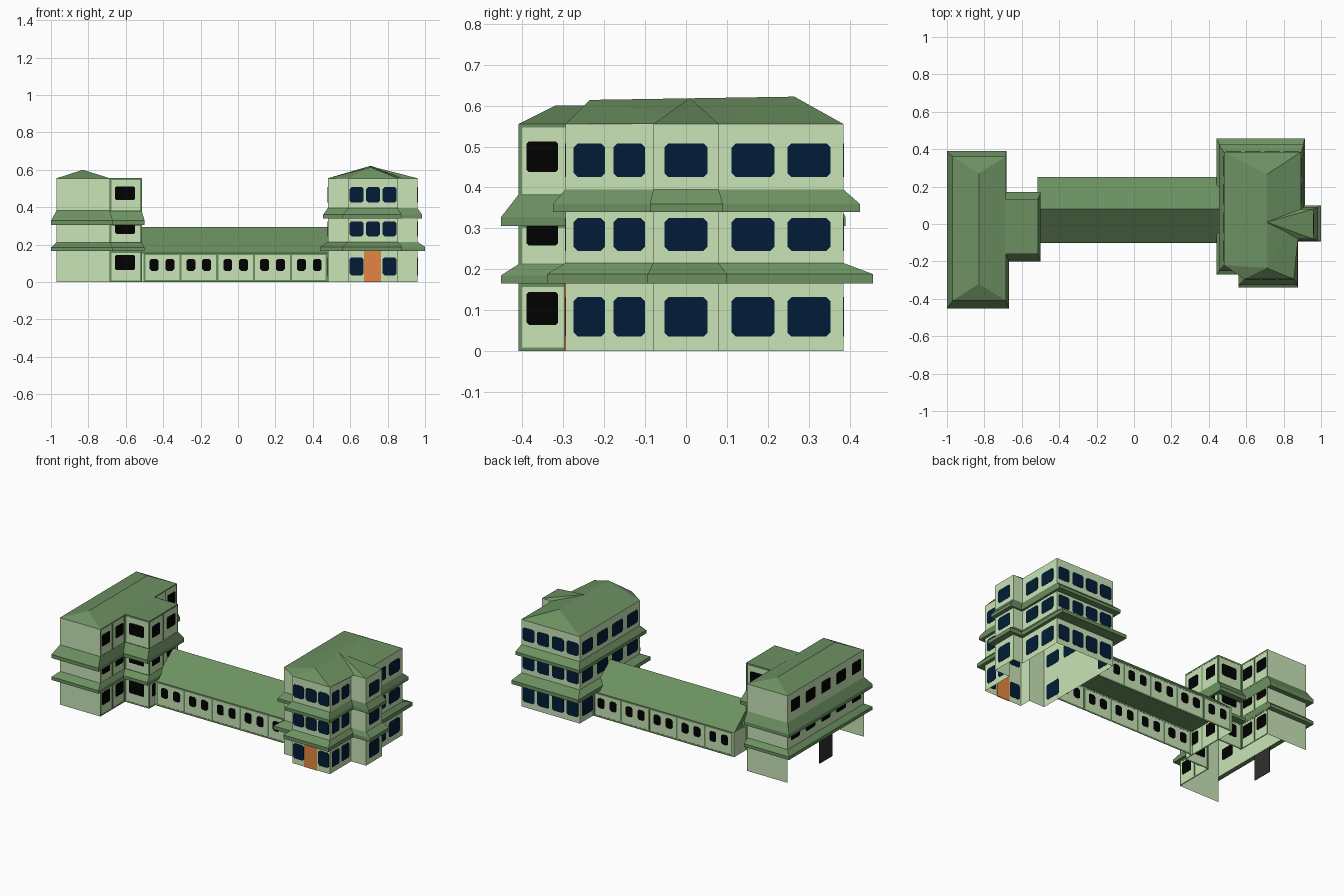
import bpy, bmesh
from mathutils import Vector

cube = bpy.data.objects.get("Cube")
if cube:
    bpy.data.objects.remove(cube)


def material(name, rgb):
    m = bpy.data.materials.new(name)
    m.use_nodes = True
    m.diffuse_color = (*rgb, 1)
    m.node_tree.nodes["Principled BSDF"].inputs["Base Color"].default_value = (*rgb, 1)
    return m


WALL = material("pale_green_wall", (0.58, 0.78, 0.47))
ROOF = material("roof_green", (0.15, 0.28, 0.12))
NAVY = material("navy_glass", (0.0005, 0.012, 0.038))
BLACK = material("black_glass", (0.0003, 0.0003, 0.0003))
ORANGE = material("orange_door", (0.78, 0.235, 0.055))
CHARCOAL = material("charcoal_door", (0.03, 0.028, 0.03))


def finish(name, bm, mat):
    mesh = bpy.data.meshes.new(name)
    bm.to_mesh(mesh)
    bm.free()
    mesh.materials.append(mat)
    ob = bpy.data.objects.new(name, mesh)
    bpy.context.scene.collection.objects.link(ob)


def edges(poly):
    return list(zip(poly, poly[1:] + poly[:1]))


def walls(name, poly, z0, z1, skip=()):
    """Open shell of wall faces along a counter-clockwise outline."""
    bm = bmesh.new()
    for i, (a, b) in enumerate(edges(poly)):
        if i not in skip:
            bm.faces.new([bm.verts.new(p) for p in
                          ((*a, z0), (*b, z0), (*b, z1), (*a, z1))])
    finish(name, bm, WALL)


def offset(poly, dist):
    """Mitred outward offset of a right-angled outline, one distance per edge."""
    out = []
    for i, p in enumerate(poly):
        p, q, r = Vector(poly[i - 1]), Vector(p), Vector(poly[(i + 1) % len(poly)])
        u, v = (q - p).normalized(), (r - q).normalized()
        out.append(q + dist[i - 1] * Vector((u.y, -u.x)) + dist[i] * Vector((v.y, -v.x)))
    return out


def skirt(name, poly, dist, z0, rim, z1):
    """Sloping eave running round a building."""
    bm = bmesh.new()
    outer = offset(poly, dist)
    rings = [[bm.verts.new((*p, z)) for p in pts]
             for pts, z in ((poly, z0), (outer, z0), (outer, rim), (poly, z1))]
    n = len(poly)
    for low, high in zip(rings, rings[1:]):
        for i in range(n):
            j = (i + 1) % n
            bm.faces.new((low[i], low[j], high[j], high[i]))
    finish(name, bm, ROOF)


def hull(name, points):
    bm = bmesh.new()
    for p in points:
        bm.verts.new(p)
    bmesh.ops.convex_hull(bm, input=bm.verts[:])
    bmesh.ops.dissolve_limit(bm, angle_limit=0.01, verts=bm.verts[:], edges=bm.edges[:])
    finish(name, bm, ROOF)


def plate(bm, a, b, centre, w, z0, z1, cut=0.0, half=0.0015):
    """Thin plate with clipped corners lying on the wall from a to b."""
    a, b = Vector((*a, 0)), Vector((*b, 0))
    u = (b - a).normalized()
    n = Vector((u.y, -u.x, 0))
    h, c = w / 2, cut
    shape = [(-h + c, z0), (h - c, z0)]
    if c:
        shape += [(h, z0 + c), (h, z1 - c), (h - c, z1), (-h + c, z1), (-h, z1 - c), (-h, z0 + c)]
    else:
        shape += [(h, z1), (-h, z1)]
    rings = [[bm.verts.new(a + u * (centre + s) + Vector((0, 0, z)) + n * k) for s, z in shape]
             for k in (-half, half)]
    bm.faces.new(rings[1])
    bm.faces.new(rings[0][::-1])
    for i in range(len(shape)):
        j = (i + 1) % len(shape)
        bm.faces.new((rings[0][i], rings[0][j], rings[1][j], rings[1][i]))


def windows(bm, a, b, count, w, floors, pair=0.0, cut=0.01, skip=()):
    """Rows of windows; pair pulls neighbours towards each other."""
    step = (Vector(b) - Vector(a)).length / count
    for k, (z0, z1) in enumerate(floors):
        for i in range(count):
            if (k, i) not in skip:
                shift = -pair if i % 2 else pair
                plate(bm, a, b, (i + 0.5) * step + shift, w, z0, z1, cut)


def frame(bm, a, b, z0, z1, t=0.009, parts=1):
    """Green border round each bay of a wall."""
    length = (Vector(b) - Vector(a)).length
    for z in (z0, z1 - t):
        plate(bm, a, b, length / 2, length, z, z + t, half=0.001)
    for i in range(parts + 1):
        pos = min(max(i * length / parts, t / 2), length - t / 2)
        plate(bm, a, b, pos, t, z0, z1, half=0.001)


TOP = 0.555

# Left building: main block with a shallow wing
left = [(-0.97, -0.41), (-0.685, -0.41), (-0.685, -0.16), (-0.515, -0.16),
        (-0.515, 0.13), (-0.685, 0.13), (-0.685, 0.36), (-0.97, 0.36)]
le = edges(left)
left_eave = [0.042, 0.016, 0.04, 0.016, 0.04, 0.002, 0.03, 0.03]
walls("left_ground_walls", left, 0, 0.165, skip=(7,))
walls("left_upper_walls", left, 0.165, TOP)
skirt("left_lower_eave", left, left_eave, 0.165, 0.185, 0.212)
skirt("left_upper_eave", left, left_eave, 0.305, 0.328, 0.382)
hull("left_roof", [(x, y, TOP) for x in (-0.97, -0.685) for y in (-0.41, 0.36)]
     + [(-0.83, -0.32, 0.6), (-0.83, 0.27, 0.6)])
hull("left_wing_roof", [(x, y, z) for x in (-0.69, -0.515) for y in (-0.16, 0.13)
                        for z in (TOP - 0.004, TOP + 0.002)])

floors = [(0.064, 0.144), (0.258, 0.33), (0.438, 0.512)]
bays = [(0, 0.165), (0.205, 0.31), (0.375, TOP)]
glass, trim = bmesh.new(), bmesh.new()
for i, count, w in ((1, 2, 0.078), (2, 1, 0.105), (3, 2, 0.08), (4, 1, 0.105), (5, 2, 0.078)):
    windows(glass, *le[i], count, w, floors, -0.004, cut=0.006)
    for z0, z1 in bays:
        frame(trim, *le[i], z0, z1, parts=count)
windows(glass, *le[7], 5, 0.09, floors[1:], cut=0.006)
finish("left_windows", glass, BLACK)
finish("left_window_frames", trim, ROOF)
door = bmesh.new()
plate(door, *le[7], 0.385, 0.13, 0, 0.165)
finish("side_door", door, CHARCOAL)

# Right building: main block, front bay and side bay
right = [(0.48, -0.22), (0.59, -0.22), (0.59, -0.295), (0.855, -0.295), (0.855, -0.08),
         (0.96, -0.08), (0.96, 0.08), (0.893, 0.08), (0.893, 0.385), (0.48, 0.385)]
re = edges(right)
walls("right_walls", right, 0, TOP)
skirt("right_lower_eave", right, [0.05, 0.03, 0.045, 0.022, 0.014, 0.04, 0.02, 0.02, 0.072, 0.04],
      0.165, 0.188, 0.215)
skirt("right_upper_eave", right, [0.03, 0.03, 0.03, 0.018, 0.008, 0.025, 0.01, 0.014, 0.04, 0.025],
      0.34, 0.36, 0.395)
hull("right_roof", [(*right[i], TOP) for i in (0, 2, 3, 7, 8, 9)]
     + [(0.71, -0.235, 0.614), (0.71, 0.265, 0.622)])
hull("right_side_bay_roof", [(0.96, -0.08, TOP), (0.96, 0.08, TOP), (0.71, -0.08, TOP),
                             (0.71, 0.08, TOP), (0.71, 0.01, 0.619)])

# Glazing; openings hidden by the door and the corridor are left out
floors = [(0.035, 0.132), (0.245, 0.325), (0.425, 0.508)]
glass = bmesh.new()
for i, count, w, pair, skip in ((2, 3, 0.074, 0, [(0, 1)]), (3, 2, 0.077, 0.005, []),
                                (5, 1, 0.105, 0, []), (7, 2, 0.105, 0.008, []),
                                (8, 4, 0.083, 0, []), (9, 4, 0.11, 0, [(0, 1), (0, 2)])):
    windows(glass, *re[i], count, w, floors, pair, skip=skip)
finish("right_windows", glass, NAVY)
door = bmesh.new()
plate(door, *re[2], 0.13, 0.09, 0, 0.165, half=0.003)
finish("front_door", door, ORANGE)

# Corridor linking the two buildings
x0, x1, y0, y1, ridge = -0.515, 0.48, -0.1, 0.25, 0.08
link = [(x0, y0), (x1, y0), (x1, y1), (x0, y1)]
walls("corridor_walls", link, 0, 0.155, skip=(1,))
hull("corridor_roof", [(x, y, 0.155) for x, y in link]
     + [(x0, ridge, 0.295), (x1, ridge, 0.295)])
glass, trim = bmesh.new(), bmesh.new()
for a, b in (((x0 + 0.01, y0), (x1, y0)), ((x1, y1), (x0 + 0.01, y1))):
    windows(glass, a, b, 10, 0.048, [(0.06, 0.124)], 0.007)
    frame(trim, a, b, 0, 0.155, t=0.011, parts=5)
finish("corridor_windows", glass, BLACK)
finish("corridor_frames", trim, ROOF)
